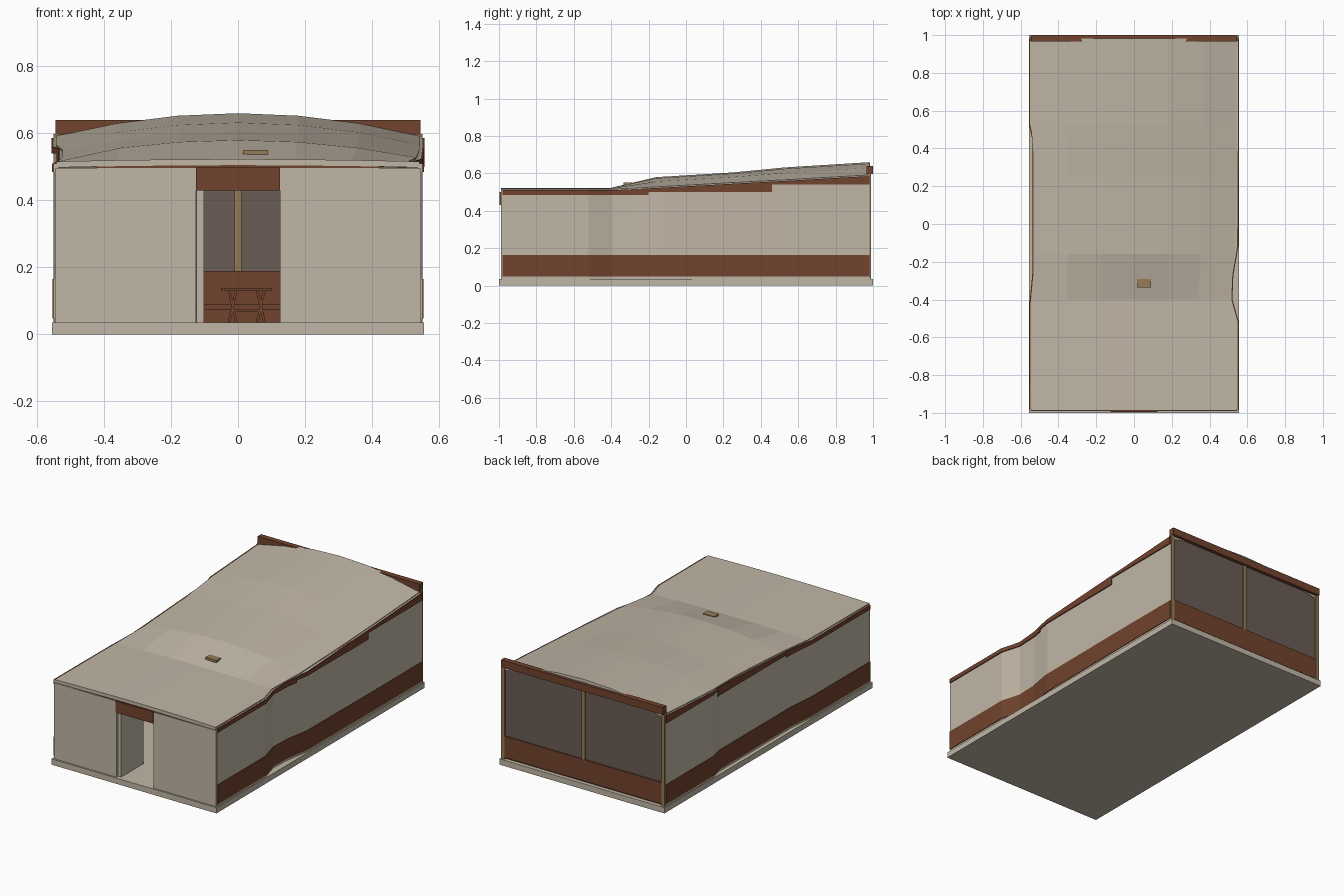
import bpy, bmesh, math

cube = bpy.data.objects.get("Cube")
if cube:
    bpy.data.objects.remove(cube, do_unlink=True)


def material(name, rgb):
    m = bpy.data.materials.new(name)
    m.use_nodes = True
    m.diffuse_color = (*rgb, 1)
    m.node_tree.nodes["Principled BSDF"].inputs["Base Color"].default_value = (*rgb, 1)
    return m


BEIGE = material("warm beige", (0.53, 0.47, 0.38))
BROWN = material("red brown", (0.165, 0.056, 0.027))
TAN = material("tan wood", (0.30, 0.20, 0.09))
GLASS = material("smoky glass", (0.145, 0.108, 0.09))


def add_object(name, bm, mat):
    bmesh.ops.recalc_face_normals(bm, faces=bm.faces)
    mesh = bpy.data.meshes.new(name)
    bm.to_mesh(mesh)
    bm.free()
    mesh.materials.append(mat)
    obj = bpy.data.objects.new(name, mesh)
    bpy.context.collection.objects.link(obj)
    return obj


def box(name, xs, ys, zs, mat, tilt=0):
    bm = bmesh.new()
    bmesh.ops.create_cube(bm, size=1)
    for v in bm.verts:
        v.co.x *= xs[1] - xs[0]
        v.co.y *= ys[1] - ys[0]
        v.co.z *= zs[1] - zs[0]
    obj = add_object(name, bm, mat)
    obj.location = [(a + b) / 2 for a, b in (xs, ys, zs)]
    obj.rotation_euler.y = tilt
    return obj


def interp(points, y):
    for (ya, va), (yb, vb) in zip(points, points[1:]):
        if y <= yb:
            return va + (vb - va) * (y - ya) / (yb - ya)
    return points[-1][1]


# Plan lines of the undulating side walls, as (y, distance from centre)
LEFT = [(-1, .549), (-.52, .549), (-.4, .515), (-.27, .52), (-.12, .546), (.5, .55), (1, .55)]
RIGHT = [(-1, .549), (-.42, .547), (-.25, .531), (.44, .531), (.53, .55), (1, .55)]

# Roof heights along the length
RIDGE = [(-.988, .523), (-.4, .523), (-.16, .58), (.25, .605), (.53, .632), (.982, .66)]
EAVE = [(-.988, .516), (-.4, .516), (-.16, .528), (.25, .551), (.53, .566), (.982, .592)]


def strip(name, side, y0, y1, bottom, top, out, thick, mat):
    """Wall strip following a side's plan line; top may be a height line."""
    plan = LEFT if side > 0 else RIGHT
    stops = {y for y, _ in plan + EAVE if y0 < y < y1} | {y0, y1}
    bm = bmesh.new()
    rings = []
    for y in sorted(stops):
        x = interp(plan, y) + out
        z = top if isinstance(top, float) else interp(top, y) - .006
        corners = [(x, bottom), (x, z), (x - thick, z), (x - thick, bottom)]
        rings.append([bm.verts.new((side * cx, y, cz)) for cx, cz in corners])
    for a, b in zip(rings, rings[1:]):
        for i in range(4):
            j = (i + 1) % 4
            bm.faces.new((a[i], a[j], b[j], b[i]))
    bm.faces.new(rings[0])
    bm.faces.new(rings[-1])
    return add_object(name, bm, mat)


# Floor slab
box("floor_slab", (-.555, .555), (-1, 1), (0, .035), BEIGE)

# Side walls with base band and stepped top trim
for side, label in ((1, "left"), (-1, "right")):
    strip(label + "_wall", side, -.985, .98, .035, EAVE, 0, .014, BEIGE)
    strip(label + "_base_band", side, -.982, .98, .048, .165, .004, .006, BROWN)
    for n, (y0, y1, z) in enumerate([(-.982, -.2, .485), (-.2, .46, .5), (.46, .98, .54)]):
        strip(f"{label}_top_trim_{n + 1}", side, y0, y1, z, EAVE, .006, .01, BROWN)
    box(label + "_front_wall", sorted((side * .125, side * .545)), (-.99, -.976),
        (.035, .497), BEIGE)
    box(label + "_back_post", sorted((side * .528, side * .55)), (.968, .99), (.035, .598), TAN)

# Roof sheet, arched across and rising to the back
bm = bmesh.new()
rows = []
for y in (-.988, -.52, -.4, -.16, .25, .53, .982):
    row = []
    for i in range(-3, 4):
        u = i / 3
        half = interp(LEFT if u > 0 else RIGHT, y) - .007
        eave, ridge = interp(EAVE, y), interp(RIDGE, y)
        row.append(bm.verts.new((u * half, y, eave + (ridge - eave) * (1 - u * u))))
    rows.append(row)
for a, b in zip(rows, rows[1:]):
    for i in range(6):
        bm.faces.new((a[i], a[i + 1], b[i + 1], b[i]))
roof = add_object("roof", bm, BEIGE)
solid = roof.modifiers.new("thickness", 'SOLIDIFY')
solid.thickness = .018
solid.offset = -1

# Roof hatch
box("roof_hatch", (.015, .09), (-.335, -.29), (.53, .551), TAN)

# Front doorway
box("door_lintel", (-.125, .125), (-.996, -.975), (.43, .5), BROWN)
box("front_fascia", (-.42, .42), (-.986, -.978), (.495, .505), BROWN)
box("open_door", (-.124, -.102), (-.976, -.76), (.036, .43), BEIGE)

# Glazed back wall
box("back_glass", (-.535, .535), (.974, .98), (.17, .6), GLASS)
box("back_base_band", (-.545, .545), (.968, .988), (.045, .175), BROWN)
box("back_sill", (-.535, .535), (.955, .976), (.035, .19), BROWN)
box("back_centre_post", (-.011, .011), (.966, .987), (.175, .6), TAN)
box("back_beam", (-.545, .545), (.966, 1), (.596, .64), BROWN)

# Low bench along the back
box("back_bench", (-.5, .5), (.87, .955), (.075, .09), BROWN)

# Trestle table
box("table_top", (-.05, .1), (-.2, .1), (.13, .138), BROWN)
for n, y in enumerate((-.16, .06)):
    for k, x in enumerate((-.016, .068)):
        for tilt in (-.22, .22):
            box(f"table_leg_{n}_{k}_{'a' if tilt < 0 else 'b'}", (x - .004, x + .004),
                (y - .006, y + .006), (.035, .132), BROWN, tilt)
    box(f"table_rail_{n}", (-.016, .068), (y - .004, y + .004), (.068, .076), BROWN)
